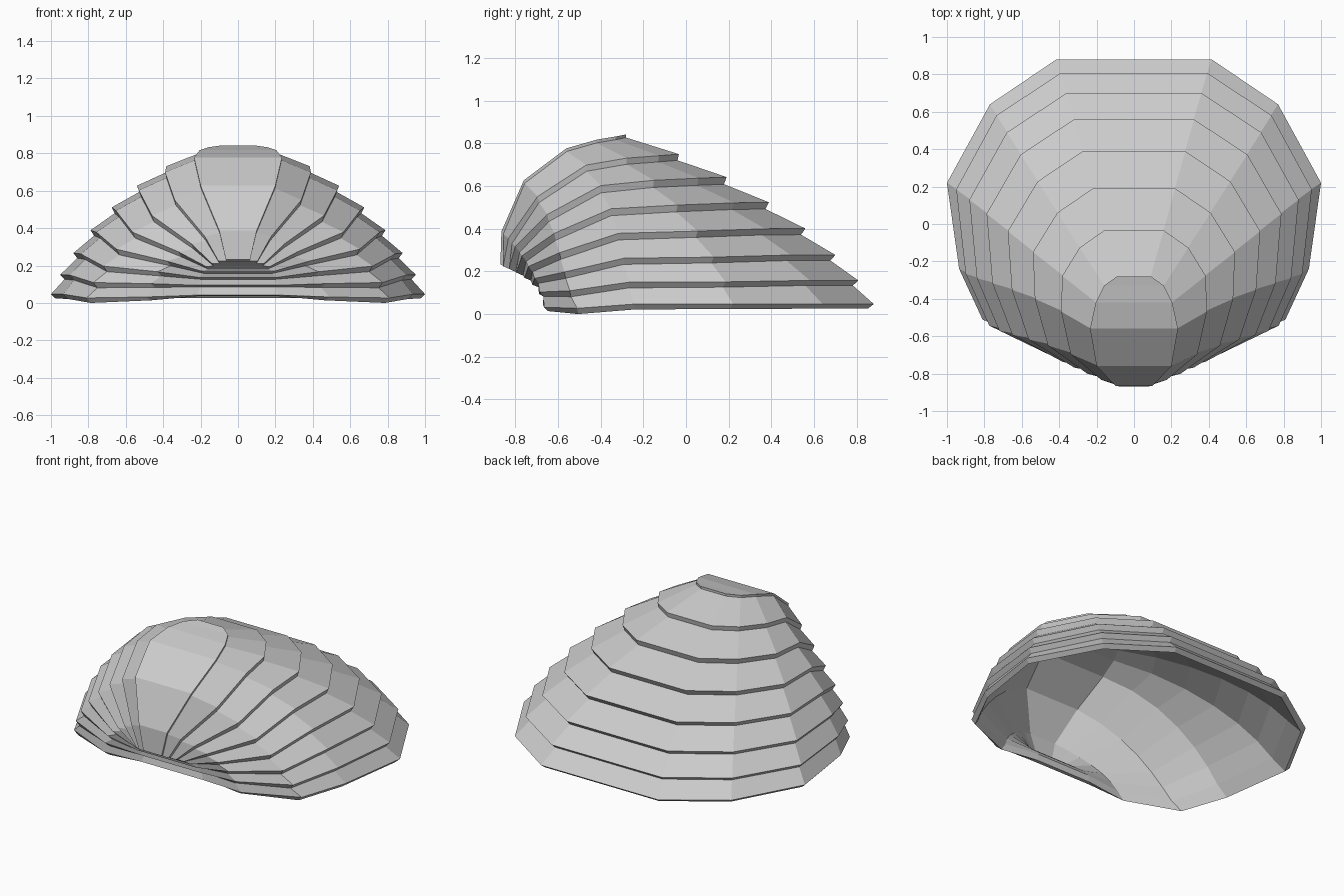
import bpy
import bmesh
from mathutils import Vector

if "Cube" in bpy.data.objects:
    bpy.data.objects.remove(bpy.data.objects["Cube"], do_unlink=True)

LAYERS = 8
# Half outlines (back to front) of four of the growth layers
KEY_OUTLINES = {
    0: [(.09, -.28, .845), (.16, -.33, .835), (.205, -.42, .82), (.235, -.56, .78),
        (.2, -.76, .63), (.1, -.865, .39), (.065, -.87, .235)],
    2: [(.22, .19, .645), (.41, .06, .64), (.54, -.15, .63), (.53, -.4, .605),
        (.46, -.65, .47), (.25, -.8, .32), (.14, -.83, .215)],
    5: [(.36, .7, .28), (.68, .49, .28), (.88, .13, .27), (.84, -.29, .265),
        (.72, -.57, .2), (.43, -.71, .17), (.21, -.72, .14)],
    7: [(.415, .88, .05), (.77, .64, .05), (1, .22, .05), (.935, -.24, .05),
        (.81, -.51, .03), (.49, -.665, .035), (.22, -.67, .045)],
}
# Height of the point each column is offset towards, so lips follow the shell normal
FOCUS_Z = [-.9, -.9, -.9, -.9, -.9, -.3, 0]


def outline(k):
    """Half outline of layer k, cubic between the key outlines."""
    pts = [Vector() for _ in FOCUS_Z]
    for i, key in KEY_OUTLINES.items():
        w = 1.0
        for j in KEY_OUTLINES:
            if j != i:
                w *= (k - j) / (i - j)
        for p, q in zip(pts, key):
            p += w * Vector(q)
    return pts


def inset(pts, depth):
    """Move an outline inwards through the shell."""
    return [p + (Vector((0, -.35, fz)) - p).normalized() * depth
            for p, fz in zip(pts, FOCUS_Z)]


bm = bmesh.new()


def add_loop(half):
    right = [bm.verts.new(p) for p in half]
    left = [bm.verts.new((-p.x, p.y, p.z)) for p in half]
    return right + left[::-1]


def bridge(a, b):
    n = len(a)
    for i in range(n):
        j = (i + 1) % n
        bm.faces.new((a[i], a[j], b[j], b[i]))


def cap(loop):
    n = len(loop)
    for i in range(n // 2 - 1):
        bm.faces.new((loop[i], loop[i + 1], loop[n - 2 - i], loop[n - 1 - i]))


# Terraced outside: a slope, then an undercut lip, for each layer
outlines = [outline(k) for k in range(LAYERS)]
loops = []
for k, half in enumerate(outlines):
    loops += [add_loop(half), add_loop(inset(half, min(.036, .015 * (k + 1))))]

# Smooth hollow inside, from the rim back up to the beak
loops += [add_loop(inset(half, .06)) for half in outlines[-2::-1]]

cap(loops[0])
for a, b in zip(loops, loops[1:]):
    bridge(a, b)
cap(loops[-1])
bmesh.ops.recalc_face_normals(bm, faces=bm.faces)

# Stand the rim on the ground
low = min(v.co.z for v in bm.verts)
bmesh.ops.translate(bm, verts=bm.verts, vec=(0, 0, -low))

mesh = bpy.data.meshes.new("shell")
bm.to_mesh(mesh)
bm.free()
shell = bpy.data.objects.new("shell", mesh)
bpy.context.scene.collection.objects.link(shell)

grey = bpy.data.materials.new("light_grey")
grey.use_nodes = True
colour = (.6, .6, .6, 1)
grey.diffuse_color = colour
grey.node_tree.nodes["Principled BSDF"].inputs["Base Color"].default_value = colour
mesh.materials.append(grey)
